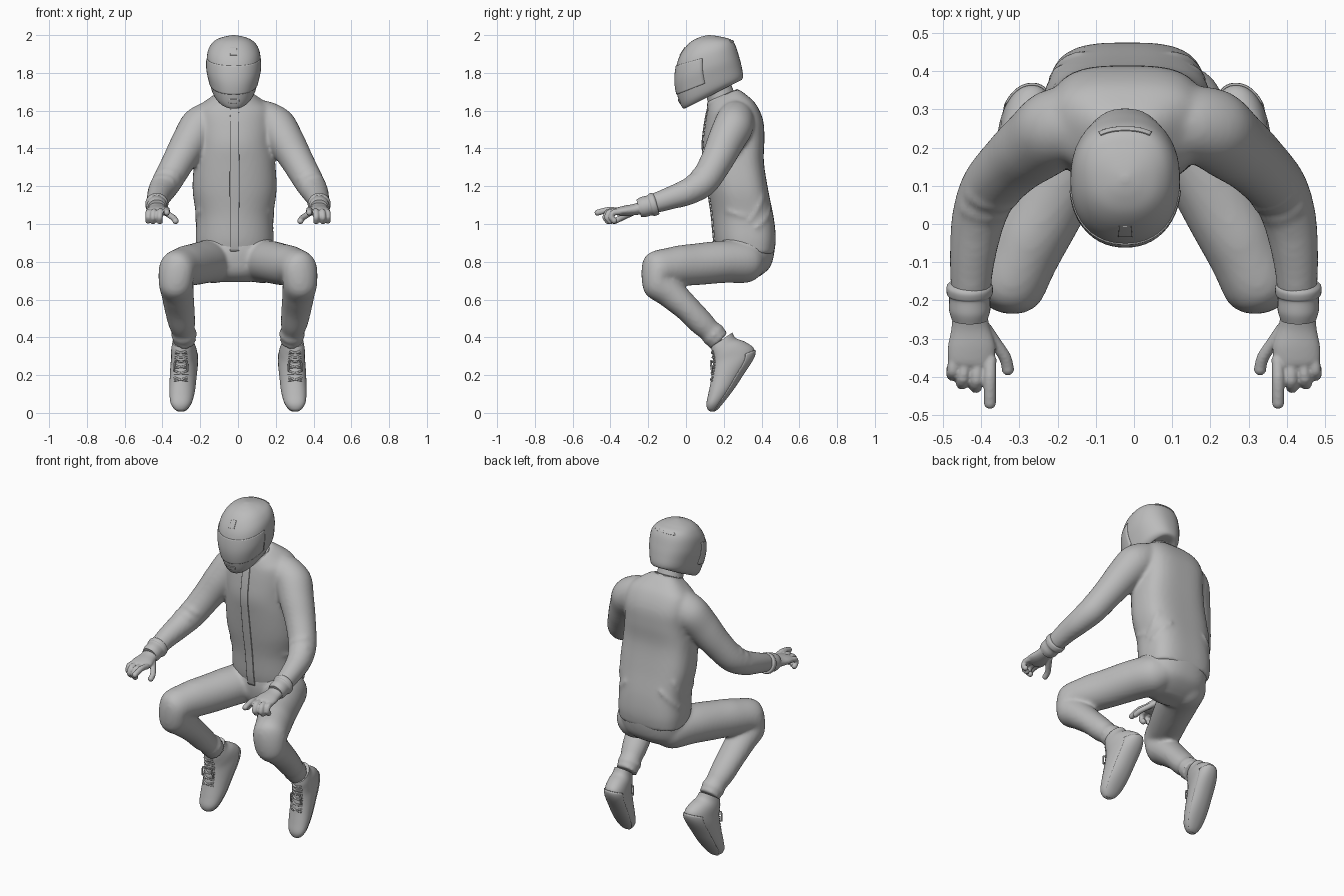
import bpy, bmesh
from math import cos, sin, radians
from mathutils import Vector

cube = bpy.data.objects.get("Cube")
if cube:
    bpy.data.objects.remove(cube)

grey = bpy.data.materials.new("plain_grey")
grey.use_nodes = True
grey.diffuse_color = (0.5, 0.5, 0.5, 1)
grey.node_tree.nodes["Principled BSDF"].inputs["Base Color"].default_value = (0.5, 0.5, 0.5, 1)

# Squareness of a cross-section: (front half, back half)
OVAL, CHEST, HIPS, SHELL, SHOE = (2, 2), (2.1, 3.2), (2.2, 2.5), (2.2, 2.4), (2.2, 2.2)


# ---------- helpers ----------
def spans(rows, x, twist=0):
    """Rings from (front y, front z, back y, back z, half width)."""
    out = []
    for ya, za, yb, zb, w in rows:
        a, b = Vector((x + twist * ya, ya, za)), Vector((x + twist * yb, yb, zb))
        out.append(((a + b) / 2, Vector((w, 0, 0)), (a - b) / 2))
    return out


def limb(rows, s=1):
    """Rings square to a path of (x, y, z, side radius, other radius)."""
    pts = [Vector((s * r[0], r[1], r[2])) for r in rows]
    out = []
    for i, (p, r) in enumerate(zip(pts, rows)):
        t = (pts[min(i + 1, len(pts) - 1)] - pts[max(i - 1, 0)]).normalized()
        v = t.cross(Vector((1, 0, 0))).normalized()
        out.append((p, v.cross(t) * r[3], v * r[-1]))
    return out


def section(rings, t):
    """Smooth interpolation of the rings at position t."""
    n = len(rings) - 1
    i = min(int(t), n - 1)
    f = t - i
    quad = [rings[min(max(k, 0), n)] for k in (i - 1, i, i + 1, i + 2)]
    return [0.5 * (2 * b + (c - a) * f + (2 * a - 5 * b + 4 * c - d) * f ** 2
            + (3 * b - a - 3 * c + d) * f ** 3) for a, b, c, d in zip(*quad)]


def point(rings, t, deg, grow=1.0, shape=OVAL):
    c, u, v = section(rings, t)
    ca, sa = cos(radians(deg)), sin(radians(deg))
    power = shape[sa < 0]
    k = grow / (abs(ca) ** power + abs(sa) ** power) ** (1 / power)
    return c + u * ca * k + v * sa * k


def loft(bm, rings, sides=32, steps=5, shape=OVAL):
    n = (len(rings) - 1) * steps
    grid = [[bm.verts.new(point(rings, i / steps, 360 * j / sides, 1, shape))
             for j in range(sides)] for i in range(n + 1)]
    for lo, hi in zip(grid, grid[1:]):
        for j in range(sides):
            k = (j + 1) % sides
            bm.faces.new((lo[j], lo[k], hi[k], hi[j]))
    bm.faces.new(grid[0])
    bm.faces.new(grid[-1])


def ball(bm, centre, r):
    res = bmesh.ops.create_uvsphere(bm, u_segments=16, v_segments=10, radius=r)
    bmesh.ops.translate(bm, verts=res["verts"], vec=centre)


def cord(bm, pts, r):
    loft(bm, limb([(*p, r, r) for p in pts]), 10, 3)


def arc(rings, t0, t1, a0, a1, grow, shape=OVAL, n=6):
    return [point(rings, t0 + (t1 - t0) * i / n, a0 + (a1 - a0) * i / n, grow, shape)
            for i in range(n + 1)]


def finish(name, bm, voxel=0, mirror=False, thick=0, smooth=3):
    bmesh.ops.recalc_face_normals(bm, faces=bm.faces)
    mesh = bpy.data.meshes.new(name)
    bm.to_mesh(mesh)
    bm.free()
    mesh.materials.append(grey)
    ob = bpy.data.objects.new(name, mesh)
    bpy.context.collection.objects.link(ob)
    bpy.ops.object.select_all(action="DESELECT")
    ob.select_set(True)
    bpy.context.view_layer.objects.active = ob
    bpy.ops.object.shade_smooth_by_angle(angle=radians(40))
    if voxel:
        m = ob.modifiers.new("Blend", "REMESH")
        m.mode, m.voxel_size, m.use_smooth_shade = "VOXEL", voxel, True
        m = ob.modifiers.new("Relax", "SMOOTH")
        m.factor, m.iterations = 0.5, smooth
    if thick:
        m = ob.modifiers.new("Thickness", "SOLIDIFY")
        m.thickness, m.offset = thick, 0
    if mirror:
        ob.modifiers.new("Mirror", "MIRROR")


def plate(name, rings, t0, t1, a0, a1, grow, shape=OVAL, n=24, mirror=False):
    """Thin panel following the surface of a loft."""
    bm = bmesh.new()
    grid = [[bm.verts.new(point(rings, t0 + (t1 - t0) * i / n, a0 + (a1 - a0) * j / n,
                                grow, shape)) for j in range(n + 1)] for i in range(n + 1)]
    for i in range(n):
        for j in range(n):
            bm.faces.new((grid[i][j], grid[i][j + 1], grid[i + 1][j + 1], grid[i + 1][j]))
    finish(name, bm, thick=0.006, mirror=mirror)


# ---------- jacket: torso and sleeves blended ----------
torso = spans([(.165, .85, .466, .84, .2), (.15, .92, .475, .92, .206), (.138, 1.05, .465, 1.03, .204),
               (.118, 1.18, .435, 1.18, .222), (.1, 1.32, .412, 1.33, .215),
               (.09, 1.42, .415, 1.45, .203), (.1, 1.52, .408, 1.55, .205),
               (.112, 1.59, .37, 1.635, .19), (.12, 1.625, .318, 1.685, .135),
               (.125, 1.65, .275, 1.715, .085)], -.018)
sleeve = [(-.06, .262, 1.575, .08), (-.14, .262, 1.555, .098), (-.203, .25, 1.515, .105),
          (-.258, .207, 1.43, .097), (-.316, .16, 1.33, .086), (-.378, .09, 1.22, .078),
          (-.408, .01, 1.17, .07), (-.423, -.09, 1.135, .06), (-.428, -.18, 1.105, .052)]
bm = bmesh.new()
loft(bm, torso, 48, shape=CHEST)
for s in (1, -1):
    arm = limb(sleeve, s)
    loft(bm, arm)
    for t in (4.8, 5.3):
        cord(bm, arc(arm, t, t + .2, 40, 150, .98), .009)
for t0, t1, a0, a1 in ((1.5, 2.4, 200, 240), (1.8, 2.8, 190, 225), (1.5, 2.4, 340, 300),
                       (1.8, 2.8, 350, 315), (2.2, 2, 150, 185), (2.2, 2, 30, -5)):
    cord(bm, arc(torso, t0, t1, a0, a1, .98, CHEST), .012)
finish("jacket", bm, voxel=.011, smooth=8)
plate("zip_strip", torso, .05, 8.3, 83.5, 96.5, 1.03, CHEST)

# ---------- trousers: pelvis and legs blended ----------
pelvis = spans([(.24, .692, .34, .697, .1), (.19, .725, .4, .73, .16), (.165, .77, .447, .775, .19),
                (.155, .85, .468, .85, .2), (.165, .93, .472, .93, .195)], -.015)
leg = [(-.07, .38, .805, .075, .075), (-.11, .325, .8, .112, .11), (-.165, .2, .8, .116, .112),
       (-.232, .05, .786, .107, .11), (-.288, -.065, .775, .1, .104), (-.324, -.147, .755, .097, .1),
       (-.328, -.148, .69, .092, .087), (-.32, -.08, .632, .086, .08),
       (-.31, .005, .555, .08, .07), (-.298, .08, .478, .072, .067),
       (-.29, .125, .435, .062, .06), (-.286, .145, .415, .069, .068),
       (-.285, .16, .398, .06, .06), (-.284, .178, .38, .066, .066)]
bm = bmesh.new()
loft(bm, pelvis, 40, shape=HIPS)
for s in (1, -1):
    loft(bm, limb(leg, s))
finish("trousers", bm, voxel=.011, smooth=8)

# ---------- boots, toes turned out ----------
boot = spans([(.135, .35, .245, .425, .05), (.137, .325, .265, .395, .057), (.143, .29, .315, .375, .064),
              (.142, .255, .36, .34, .067), (.137, .21, .355, .29, .07), (.13, .16, .295, .195, .069),
              (.118, .1, .245, .12, .066), (.108, .05, .195, .055, .055), (.114, .02, .165, .02, .034),
              (.128, .008, .145, .008, .012)], -.325, .16)
bm = bmesh.new()
loft(bm, boot, shape=SHOE)
finish("boots", bm, mirror=True)
plate("boot_soles", boot, 3.2, 8.7, 212, 328, 1.02, SHOE, mirror=True)
bm = bmesh.new()
for k in range(6):
    t = 1 + k * .7
    cord(bm, arc(boot, t, t + .35, 60, 120, 1.02), .005)
    cord(bm, arc(boot, t + .35, t, 60, 120, 1.02), .005)
for dx in (-.03, .03):
    knot = point(boot, 2.6, 90)
    cord(bm, [knot, knot + Vector((dx, -.012, .005)), knot + Vector((dx * 1.2, -.006, -.05))], .005)
finish("boot_laces", bm, mirror=True)

# ---------- gloves ----------
bm = bmesh.new()
loft(bm, limb([(-.43, -.155, 1.11, .05), (-.43, -.163, 1.108, .06), (-.43, -.182, 1.1, .06),
               (-.43, -.194, 1.098, .054), (-.43, -.225, 1.09, .054), (-.43, -.25, 1.083, .047)]))
finish("glove_cuffs", bm, mirror=True)

bm = bmesh.new()
loft(bm, limb([(-.43, -.22, 1.09, .044, .036), (-.428, -.27, 1.077, .05, .03),
               (-.425, -.32, 1.07, .062, .028), (-.427, -.36, 1.066, .06, .022),
               (-.428, -.375, 1.064, .052, .015)]))
fingers = [[(-.376, -.35, 1.068), (-.377, -.4, 1.075), (-.377, -.44, 1.068), (-.377, -.468, 1.06)],
           [(-.41, -.355, 1.066), (-.412, -.41, 1.065), (-.414, -.427, 1.035), (-.414, -.412, 1.015)],
           [(-.442, -.355, 1.066), (-.447, -.405, 1.062), (-.45, -.418, 1.035), (-.45, -.4, 1.015)],
           [(-.469, -.345, 1.064), (-.474, -.385, 1.06), (-.475, -.395, 1.036), (-.475, -.38, 1.018)],
           [(-.39, -.27, 1.065), (-.36, -.315, 1.045), (-.337, -.35, 1.028), (-.33, -.38, 1.015)]]
for path in fingers:
    cord(bm, path, .0165)
    ball(bm, path[-1], .0165)
finish("gloves", bm, voxel=.005, mirror=True, smooth=2)

# ---------- neck and collar ----------
bm = bmesh.new()
loft(bm, spans([(.12, 1.6, .28, 1.64, .085), (.115, 1.65, .25, 1.71, .075),
                (.09, 1.73, .22, 1.79, .072), (.07, 1.79, .2, 1.84, .07)], -.02))
finish("neck", bm)
bm = bmesh.new()
loft(bm, spans([(.115, 1.6, .3, 1.66, .1), (.112, 1.635, .285, 1.7, .09),
                (.118, 1.65, .272, 1.715, .08)], -.018))
finish("collar", bm)

# ---------- helmet ----------
helmet = spans([(.04, 1.66, .24, 1.75, .08), (-.005, 1.612, .29, 1.76, .084), (-.03, 1.635, .302, 1.785, .112),
                (-.053, 1.71, .293, 1.84, .132), (-.058, 1.78, .28, 1.89, .143),
                (-.045, 1.86, .262, 1.945, .139), (-.015, 1.92, .24, 1.975, .119),
                (.025, 1.964, .2, 1.988, .087), (.07, 1.988, .16, 1.996, .045),
                (.11, 1.999, .125, 2, .008)], -.023)
bm = bmesh.new()
loft(bm, helmet, 48, 6, SHELL)
finish("helmet", bm)
plate("visor", helmet, 2.7, 4.7, 8, 172, 1.002, SHELL)
plate("chin_vent", helmet, 2.1, 2.4, 76, 104, 1.005, SHELL)
plate("brow_vent", helmet, 5.5, 6.3, 82, 98, 1.002, SHELL)
plate("rear_vent", helmet, 5.5, 5.9, 240, 300, 1.005, SHELL)
